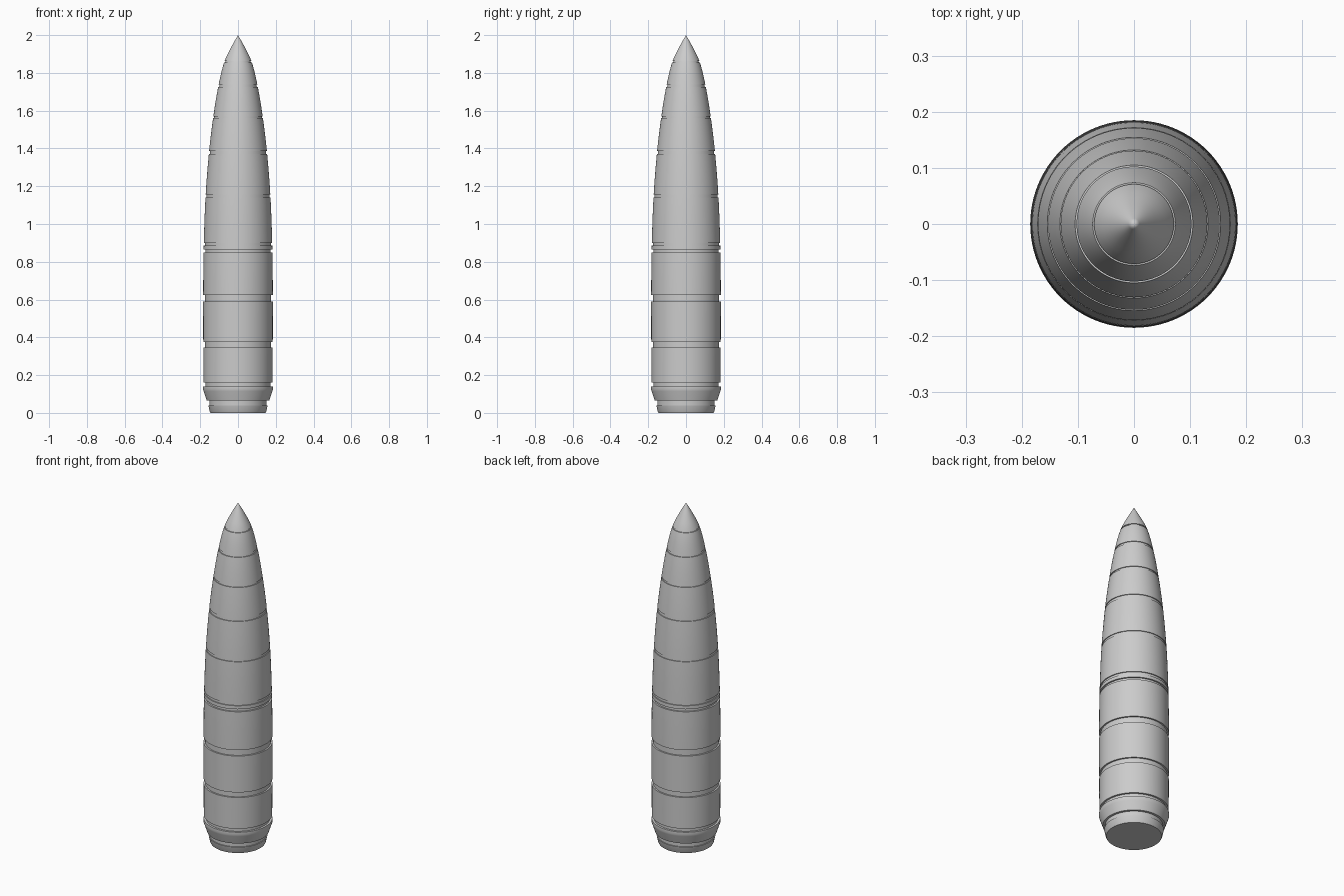
import bpy, bmesh, math

if "Cube" in bpy.data.objects:
    bpy.data.objects.remove(bpy.data.objects["Cube"])

SIDES = 96
# (z, radius) control points of the tapering body outline
OUTLINE = [(0.16, .183), (0.4, .184), (0.7, .184), (0.9, .181), (1.14, .172), (1.37, .1545),
           (1.56, .132), (1.73, .104), (1.86, .072), (1.94, .034), (2.0, 0)]


def radius(z):
    """Smooth cubic interpolation of the outline."""
    n = len(OUTLINE)

    def slope(i):
        a, b = OUTLINE[max(i - 1, 0)], OUTLINE[min(i + 1, n - 1)]
        return (b[1] - a[1]) / (b[0] - a[0])
    for i in range(n - 1):
        (z0, r0), (z1, r1) = OUTLINE[i], OUTLINE[i + 1]
        if z <= z1 + 1e-6:
            h = z1 - z0
            t = (z - z0) / h
            return ((2*t**3 - 3*t**2 + 1) * r0 + (t**3 - 2*t**2 + t) * h * slope(i)
                    + (3*t**2 - 2*t**3) * r1 + (t**3 - t**2) * h * slope(i + 1))
    return 0


def lathe(name, profile):
    """Revolve a (radius, z) profile about the z axis."""
    bm = bmesh.new()
    vs = [bm.verts.new((max(r, 0), 0, z)) for r, z in profile]
    es = [bm.edges.new(p) for p in zip(vs, vs[1:])]
    bmesh.ops.spin(bm, geom=vs + es, axis=(0, 0, 1), cent=(0, 0, 0),
                   angle=math.tau, steps=SIDES, use_duplicate=False)
    bmesh.ops.remove_doubles(bm, verts=bm.verts, dist=1e-5)
    bmesh.ops.recalc_face_normals(bm, faces=bm.faces)
    me = bpy.data.meshes.new(name)
    bm.to_mesh(me)
    bm.free()
    # outward-facing normals on open shells
    p = max(me.polygons, key=lambda q: q.center.xy.length)
    if p.normal.xy.dot(p.center.xy) < 0:
        me.flip_normals()
    ob = bpy.data.objects.new(name, me)
    bpy.context.collection.objects.link(ob)
    bpy.ops.object.select_all(action='DESELECT')
    ob.select_set(True)
    bpy.context.view_layer.objects.active = ob
    bpy.ops.object.shade_smooth_by_angle(angle=math.radians(25))


def banded(bands, depth, steps=8):
    """Profile of outline bands (z0, z1) with grooves between them."""
    pts = []
    for i, (a, b) in enumerate(bands):
        pts += [(radius(a + (b - a) * k / steps), a + (b - a) * k / steps)
                for k in range(steps + 1)]
        if i + 1 < len(bands):
            c = bands[i + 1][0]
            pts += [(radius(b) - depth, b), (radius(c) - depth, c)]
    return pts


# flared foot with its rim and neck groove
lathe("base", [(0, 0), (.146, 0), (.150, .008), (.157, .04), (.152, .04), (.152, .065),
               (.165, .065), (.182, .115), (.185, .125), (.184, .14),
               (.172, .14), (.172, .16), (radius(.16), .16)])

# straight lower casing, ending in the narrow middle ring
body = banded([(.16, .345), (.375, .59), (.625, .85), (.865, .885)], .009)
body += [(radius(.885) - .006, .885), (radius(.9) - .006, .9), (radius(.9), .9)]
lathe("lower_body", body)

# curved upper casing and pointed tip
lathe("nose", banded([(.9, 1.14), (1.155, 1.37), (1.387, 1.56), (1.57, 1.725),
                      (1.738, 1.855), (1.863, 2.0)], .005))
